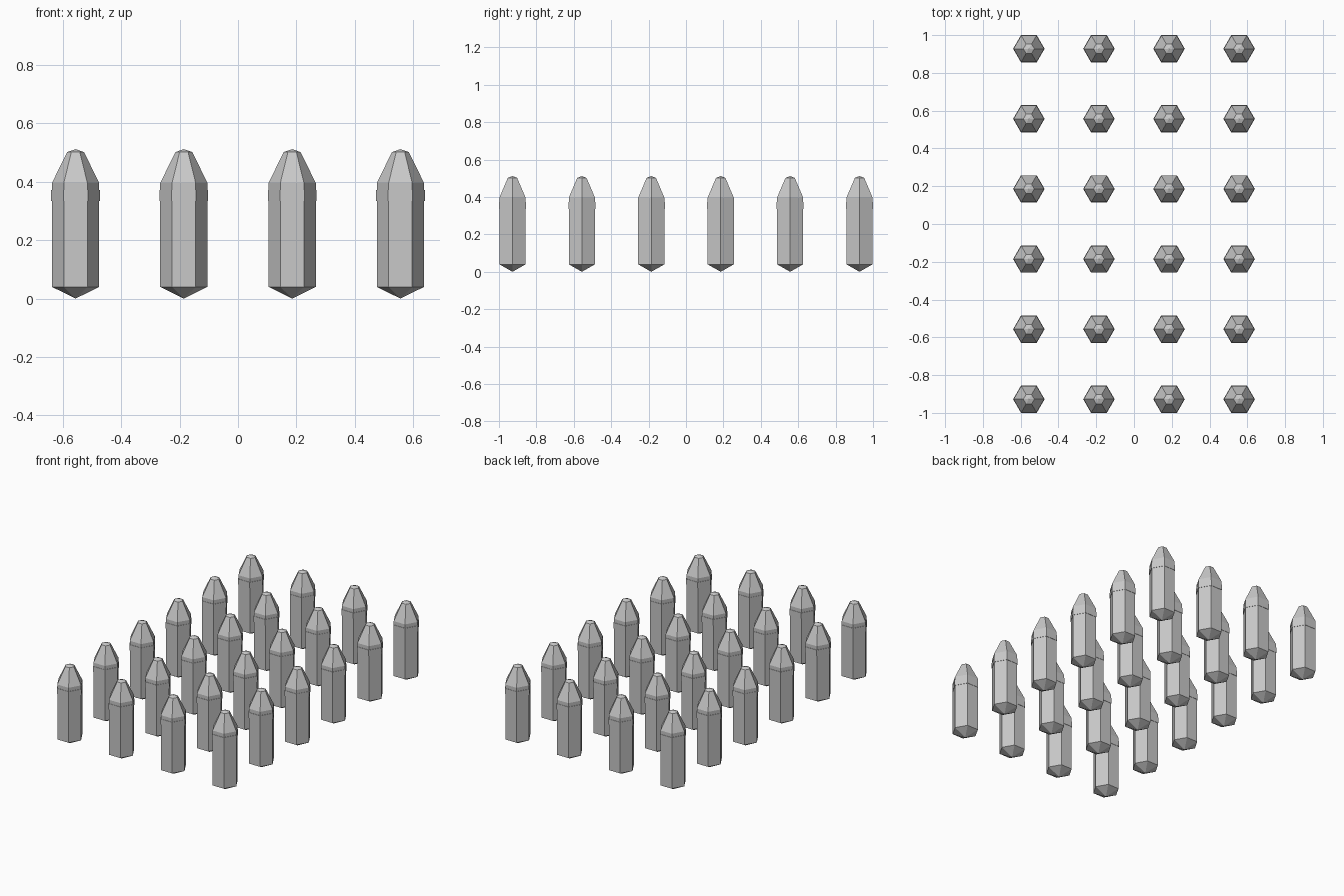
import bpy, bmesh, math

if "Cube" in bpy.data.objects:
    bpy.data.objects.remove(bpy.data.objects["Cube"])

SIDES = 6
PITCH = 0.3711

grey = bpy.data.materials.new("grey")
grey.diffuse_color = (0.58, 0.58, 0.58, 1)
grey.use_nodes = True
grey.node_tree.nodes["Principled BSDF"].inputs["Base Color"].default_value = grey.diffuse_color

# Cross-section from bottom point to top point: (radius, height)
PROFILE = [(0, 0.0), (0.081, 0.04), (0.081, 0.335),
           (0.0835, 0.335), (0.0835, 0.372), (0.081, 0.372),  # collar band
           (0.081, 0.396), (0.029, 0.502), (0, 0.512)]        # tapered tip


def lathe(name, profile):
    """Spin the profile into a flat-faced hexagonal mesh."""
    bm = bmesh.new()
    rings = []
    for r, z in profile:
        if r == 0:
            rings.append([bm.verts.new((0, 0, z))] * SIDES)
        else:
            rings.append([bm.verts.new((r * math.cos(math.tau * i / SIDES),
                                        r * math.sin(math.tau * i / SIDES), z))
                          for i in range(SIDES)])
    for low, high in zip(rings, rings[1:]):
        for i in range(SIDES):
            j = (i + 1) % SIDES
            corners = dict.fromkeys((low[i], low[j], high[j], high[i]))
            bm.faces.new(list(corners))
    bmesh.ops.recalc_face_normals(bm, faces=bm.faces)
    mesh = bpy.data.meshes.new(name)
    bm.to_mesh(mesh)
    bm.free()
    mesh.materials.append(grey)
    return mesh


# Grid of identical pointed posts, four across and six deep
post_mesh = lathe("pointed_post", PROFILE)
for row in range(6):
    for col in range(4):
        post = bpy.data.objects.new(f"pointed_post_{row + 1}_{col + 1}", post_mesh)
        post.location = ((col - 1.5) * PITCH, (row - 2.5) * PITCH, 0)
        bpy.context.collection.objects.link(post)
